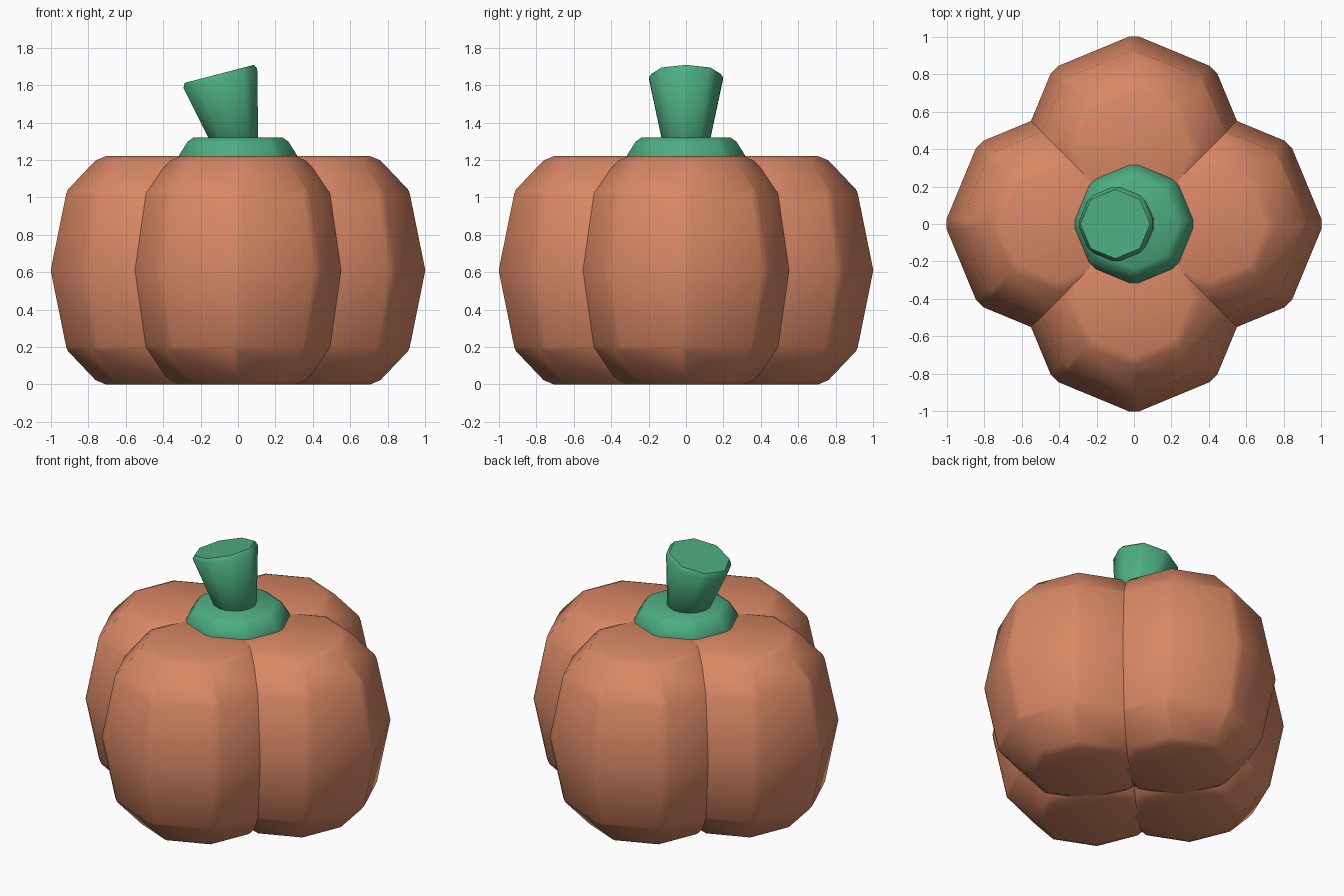
import bpy
import bmesh
from math import sin, cos, pi, radians

old = bpy.data.objects.get("Cube")
if old:
    bpy.data.objects.remove(old, do_unlink=True)

SIDES = 8


def make_material(name, rgb):
    mat = bpy.data.materials.new(name)
    mat.use_nodes = True
    mat.diffuse_color = (*rgb, 1)
    mat.node_tree.nodes["Principled BSDF"].inputs["Base Color"].default_value = (*rgb, 1)
    return mat


orange = make_material("pumpkin orange", (0.69, 0.245, 0.13))
green = make_material("stem green", (0.074, 0.42, 0.22))


def ring_solid(name, rings, mat, bevel, location=(0, 0, 0)):
    """Octagonal solid from rings of (radius, height, x offset, slope along x)."""
    bm = bmesh.new()
    loops = []
    for radius, z, shift, slope in rings:
        loop = []
        for i in range(SIDES):
            a = 2 * pi * i / SIDES
            x, y = radius * cos(a), radius * sin(a)
            loop.append(bm.verts.new((x + shift, y, z + slope * x)))
        loops.append(loop)
    for low, high in zip(loops, loops[1:]):
        for i in range(SIDES):
            j = (i + 1) % SIDES
            bm.faces.new((low[i], low[j], high[j], high[i]))
    bm.faces.new(loops[0][::-1])
    bm.faces.new(loops[-1])
    mesh = bpy.data.meshes.new(name)
    bm.to_mesh(mesh)
    bm.free()
    mesh.materials.append(mat)
    obj = bpy.data.objects.new(name, mesh)
    obj.location = location
    bpy.context.collection.objects.link(obj)
    mod = obj.modifiers.new("soft edges", "BEVEL")
    mod.width = bevel
    mod.segments = 1
    mod.limit_method = "ANGLE"
    mod.angle_limit = radians(35)
    # Apply the bevel so the smoothing acts on the chamfered shape
    bpy.ops.object.select_all(action="DESELECT")
    obj.select_set(True)
    bpy.context.view_layer.objects.active = obj
    bpy.ops.object.modifier_apply(modifier=mod.name)
    bpy.ops.object.shade_smooth_by_angle(angle=radians(40))
    return obj


# Four overlapping lobes
HALF = 0.61
LOBE = [(0.34, 0, 0, 0), (0.53, 0.2, 0, 0), (0.613, HALF, 0, 0),
        (0.53, 2 * HALF - 0.2, 0, 0), (0.34, 2 * HALF, 0, 0)]
for name, dx, dy in (("front", 0, -1), ("back", 0, 1), ("left", 1, 0), ("right", -1, 0)):
    ring_solid(name + "_lobe", LOBE, orange, 0.03, (0.4 * dx, 0.4 * dy, 0))

# Collar around the stem
ring_solid("collar", [(0.325, 1.15, 0, 0), (0.325, 1.225, 0, 0), (0.265, 1.32, 0, 0)],
           green, 0.025)

# Leaning stem that widens to a slanted cut
ring_solid("stem", [(0.133, 1.28, -0.015, 0), (0.212, 1.66, -0.1, 0.26)], green, 0.025)
